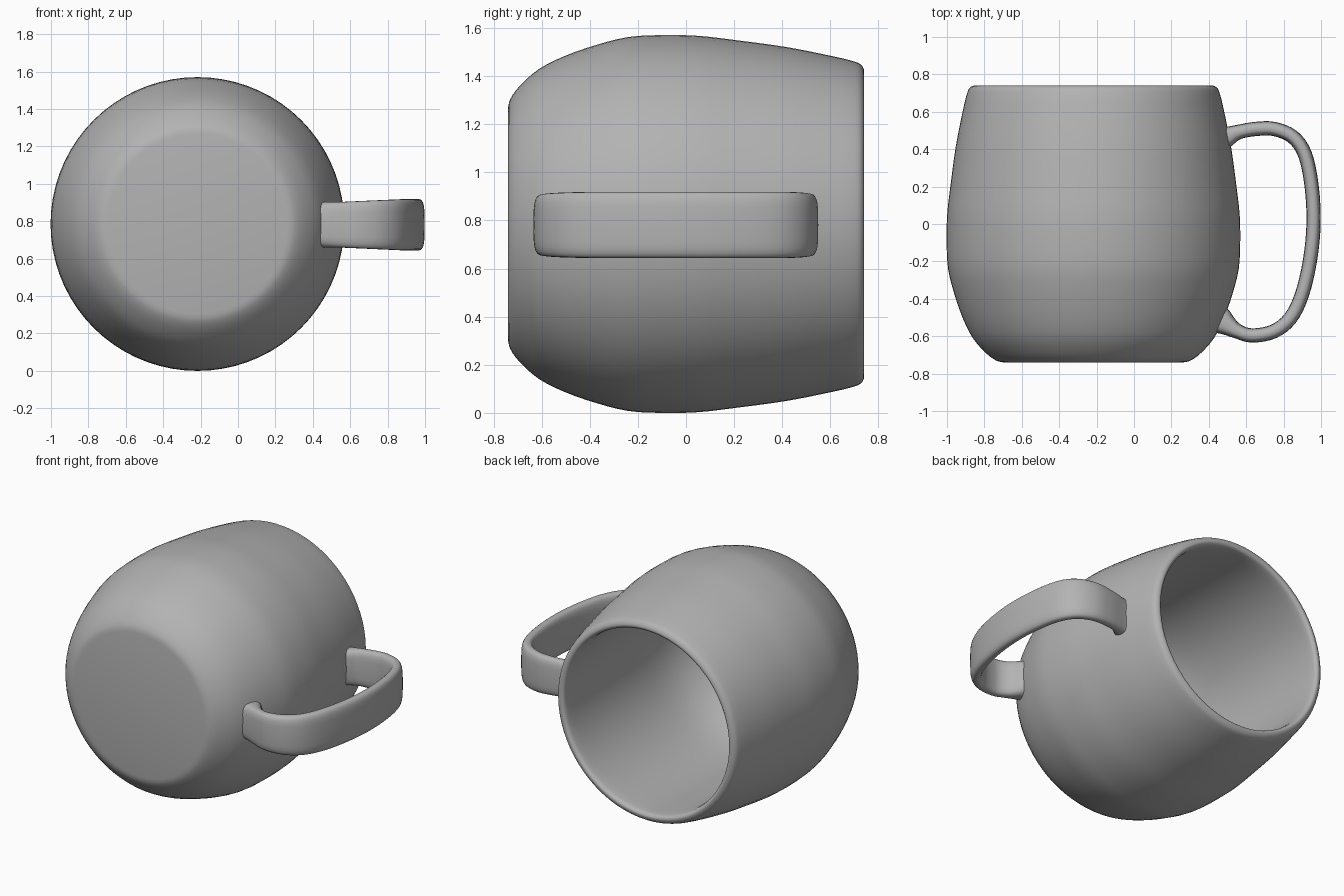
import bpy, bmesh, math
from mathutils import Vector

if "Cube" in bpy.data.objects:
    bpy.data.objects.remove(bpy.data.objects["Cube"])

CX, CZ = -0.217, 0.785   # axis of the cup, running along y

clay = bpy.data.materials.new("grey_clay")
clay.diffuse_color = (0.45, 0.45, 0.45, 1)
clay.use_nodes = True
clay.node_tree.nodes["Principled BSDF"].inputs["Base Color"].default_value = clay.diffuse_color


def smooth_path(pts, steps):
    """Catmull-Rom curve through the points."""
    pts = [Vector(p) for p in pts]
    ext = [2 * pts[0] - pts[1]] + pts + [2 * pts[-1] - pts[-2]]
    out = []
    for i in range(1, len(ext) - 2):
        a, b, c, d = ext[i - 1:i + 3]
        for k in range(steps):
            t = k / steps
            out.append(0.5 * (2 * b + (c - a) * t + (2 * a - 5 * b + 4 * c - d) * t * t
                              + (3 * b - a - 3 * c + d) * t ** 3))
    return out + [pts[-1]]


def skin(name, rings):
    """Join closed rings of points into a capped smooth surface."""
    bm = bmesh.new()
    loops = [[bm.verts.new(p) for p in ring] for ring in rings]
    n = len(loops[0])
    for r0, r1 in zip(loops, loops[1:]):
        for i in range(n):
            j = (i + 1) % n
            bm.faces.new((r0[i], r0[j], r1[j], r1[i]))
    bm.faces.new(loops[0])
    bm.faces.new(loops[-1])
    bmesh.ops.recalc_face_normals(bm, faces=bm.faces)
    mesh = bpy.data.meshes.new(name)
    bm.to_mesh(mesh)
    bm.free()
    mesh.materials.append(clay)
    obj = bpy.data.objects.new(name, mesh)
    bpy.context.collection.objects.link(obj)
    bpy.ops.object.select_all(action='DESELECT')
    obj.select_set(True)
    bpy.context.view_layer.objects.active = obj
    bpy.ops.object.shade_smooth_by_angle(angle=math.radians(40))
    return obj


# Cup: (radius, y) profile from the flat base, over the rim, down to the inner floor
outer = [(0.48, -0.74), (0.52, -0.73), (0.575, -0.69), (0.645, -0.61), (0.70, -0.50),
         (0.745, -0.37), (0.777, -0.24), (0.785, -0.1), (0.782, 0.05), (0.765, 0.2),
         (0.735, 0.42), (0.695, 0.62), (0.678, 0.69), (0.664, 0.725), (0.64, 0.74)]
inner = [(0.622, 0.735), (0.612, 0.71), (0.61, 0.6), (0.618, 0.2), (0.618, -0.2),
         (0.59, -0.4), (0.53, -0.54), (0.47, -0.61), (0.42, -0.63)]
SIDES = 72
cup_rings = []
for r, y in smooth_path(outer + inner, 3):
    angles = [2 * math.pi * i / SIDES for i in range(SIDES)]
    cup_rings.append([(CX + r * math.cos(a), y, CZ + r * math.sin(a)) for a in angles])
skin("cup", cup_rings)

# Handle: flat rounded strap swept along a D-shaped path (x, y)
path = smooth_path([(0.44, 0.45), (0.50, 0.468), (0.56, 0.492), (0.65, 0.508), (0.75, 0.508),
                    (0.85, 0.465), (0.915, 0.37), (0.95, 0.2), (0.96, 0), (0.94, -0.2),
                    (0.897, -0.38), (0.835, -0.505), (0.745, -0.575), (0.63, -0.596),
                    (0.55, -0.572), (0.49, -0.535), (0.44, -0.50)], 4)
strap_rings = []
for i, p in enumerate(path):
    t = (path[min(i + 1, len(path) - 1)] - path[max(i - 1, 0)]).normalized()
    side = Vector((t.y, -t.x))
    flare = max(0, (0.58 - p.x) / 0.1) ** 2             # thicker where it meets the cup
    half_t = 0.038 + 0.028 * min(flare, 1.2)
    half_w = 0.122 + 0.016 * min(1, max(0, (p.x - 0.55) / 0.35))
    ring = []
    for k in range(24):
        a = 2 * math.pi * k / 24
        c, s = math.cos(a), math.sin(a)
        u = math.copysign(abs(c) ** 0.7, c) * half_t
        w = math.copysign(abs(s) ** 0.5, s) * half_w
        q = p + side * u
        ring.append((q.x, q.y, CZ - 0.004 + w))
    strap_rings.append(ring)
skin("handle", strap_rings)
